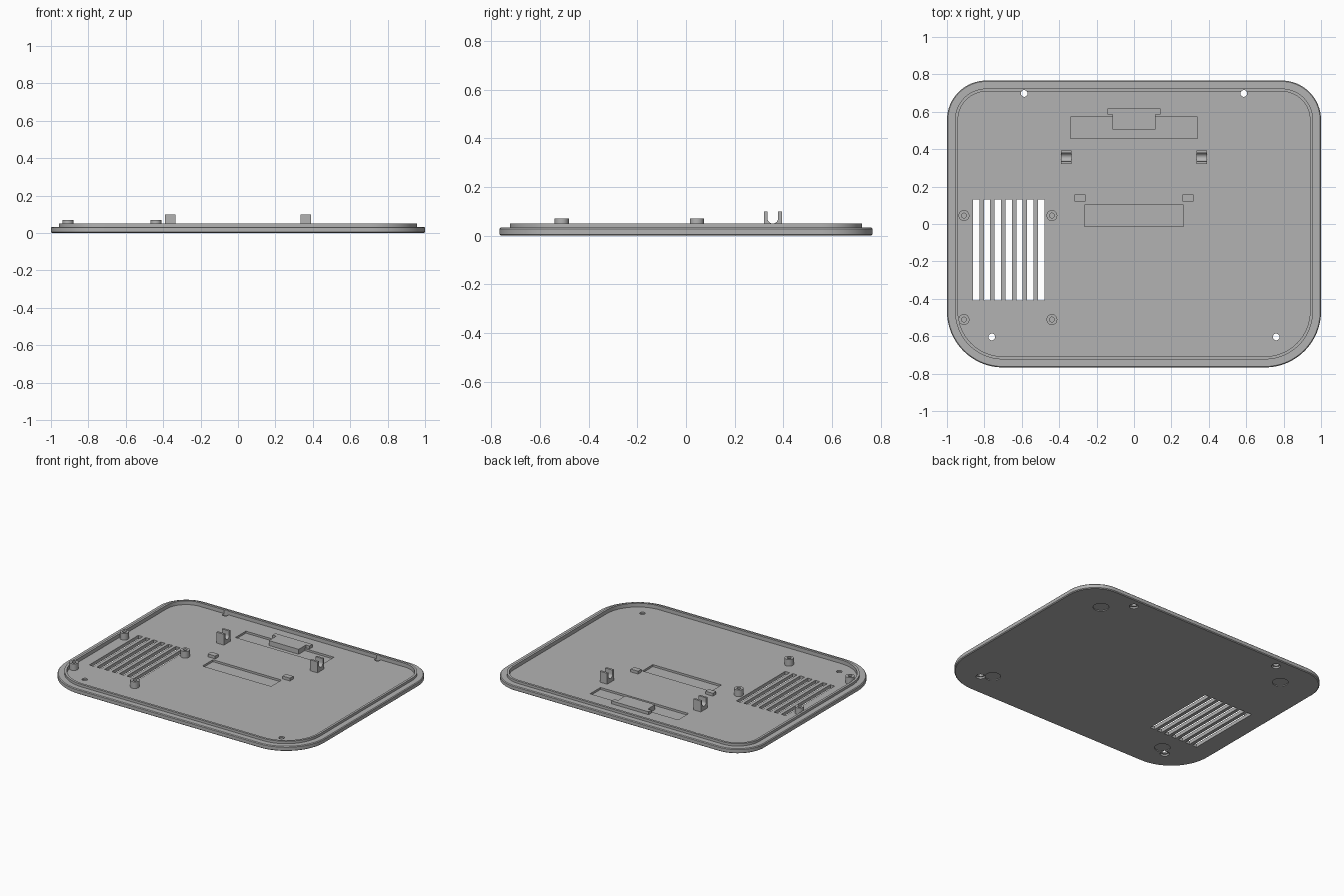
import bpy, bmesh
from math import cos, sin, pi, radians

if "Cube" in bpy.data.objects:
    bpy.data.objects.remove(bpy.data.objects["Cube"], do_unlink=True)

grey = bpy.data.materials.new("matte_grey")
grey.use_nodes = True
grey.diffuse_color = (0.45, 0.45, 0.45, 1)
grey.node_tree.nodes["Principled BSDF"].inputs["Base Color"].default_value = (0.45, 0.45, 0.45, 1)

HALF_Y = 0.767
FLOOR = 0.024


def finish(bm, name):
    bmesh.ops.recalc_face_normals(bm, faces=bm.faces)
    mesh = bpy.data.meshes.new(name)
    bm.to_mesh(mesh)
    bm.free()
    mesh.materials.append(grey)
    ob = bpy.data.objects.new(name, mesh)
    bpy.context.collection.objects.link(ob)
    return ob


def loft(name, rings, closed=False):
    """Skin a list of point rings; cap the ends, or join last to first."""
    bm = bmesh.new()
    loops = [[bm.verts.new(p) for p in ring] for ring in rings]
    pairs = list(zip(loops, loops[1:]))
    if closed:
        pairs.append((loops[-1], loops[0]))
    else:
        bm.faces.new(loops[0])
        bm.faces.new(loops[-1])
    for a, b in pairs:
        for i in range(len(a)):
            j = (i + 1) % len(a)
            bm.faces.new((a[i], a[j], b[j], b[i]))
    return finish(bm, name)


def outline(inset, z):
    """Rounded plate outline, tighter corners at the back."""
    pts = []
    for k, (sx, sy, r) in enumerate([(1, 1, 0.21), (-1, 1, 0.21), (-1, -1, 0.3), (1, -1, 0.3)]):
        for i in range(17):
            a = (k + i / 16) * pi / 2
            pts.append((sx * (1 - r) + (r - inset) * cos(a),
                        sy * (HALF_Y - r) + (r - inset) * sin(a), z))
    return pts


def circle(x, y, r, z, n=32):
    return [(x + r * cos(2 * pi * i / n), y + r * sin(2 * pi * i / n), z) for i in range(n)]


def lathe(name, x, y, profile, closed=False):
    return loft(name, [circle(x, y, r, z) for r, z in profile], closed)


def prism(name, pts, z0, z1):
    return loft(name, [[(x, y, z) for x, y in pts] for z in (z0, z1)])


def box(name, x0, x1, y0, y1, z0, z1):
    return prism(name, [(x0, y0), (x1, y0), (x1, y1), (x0, y1)], z0, z1)


def smooth(ob):
    bpy.ops.object.select_all(action='DESELECT')
    ob.select_set(True)
    bpy.context.view_layer.objects.active = ob
    bpy.ops.object.shade_smooth_by_angle(angle=radians(30))


# Plate with outer ledge, raised rim and sunken floor
plate = loft("base_plate", [outline(i, z) for i, z in [
    (0.006, 0), (0, 0.005), (0, 0.028), (0.005, 0.033), (0.043, 0.033),
    (0.043, 0.05), (0.059, 0.05), (0.059, FLOOR)]])

# Cutters: vent slots, pockets, screw holes, foot recesses
cutters = []
for i in range(7):
    x = -0.861 + 0.058 * i
    cutters.append(box("slot_cutter", x, x + 0.034, -0.41, 0.13, -0.1, 0.2))
cutters.append(box("pocket_cutter", -0.34, 0.34, 0.457, 0.572, 0.01, 0.2))
cutters.append(box("pocket_cutter", -0.265, 0.265, -0.013, 0.102, 0.01, 0.2))
for s in (-1, 1):
    for x, y in ((0.587, 0.698), (0.76, -0.604)):
        cutters.append(lathe("hole_cutter", s * x, y,
                             [(0.029, -0.1), (0.029, 0.012), (0.018, 0.012), (0.018, 0.2)]))
    for x, y in ((0.74, 0.557), (0.7, -0.555)):
        cutters.append(lathe("foot_cutter", s * x, y, [(0.05, -0.1), (0.05, 0.006)]))

bpy.context.view_layer.objects.active = plate
for c in cutters:
    mod = plate.modifiers.new("cut", 'BOOLEAN')
    mod.operation = 'DIFFERENCE'
    mod.solver = 'EXACT'
    mod.object = c
    bpy.ops.object.modifier_apply(modifier=mod.name)
for c in cutters:
    bpy.data.objects.remove(c, do_unlink=True)
smooth(plate)

# Hollow screw posts around the vent
for x in (-0.909, -0.439):
    for y in (0.045, -0.511):
        smooth(lathe("screw_post", x, y, [(0.029, FLOOR - 0.004), (0.029, 0.07), (0.013, 0.07),
                                          (0.013, FLOOR - 0.004)], closed=True))

# U-shaped cradles, profile in y and z
cup = [(0.357 - 0.022 * cos(pi * i / 12), 0.072 - 0.022 * sin(pi * i / 12)) for i in range(13)]
profile = [(0.32, FLOOR - 0.004), (0.32, 0.1), (0.335, 0.1)] + cup + \
          [(0.379, 0.1), (0.394, 0.1), (0.394, FLOOR - 0.004)]
for s in (-1, 1):
    smooth(loft("cradle", [[(s * x, y, z) for y, z in profile] for x in (0.333, 0.39)]))

# T-shaped latch block over the back pocket
half = [(0.115, 0.505), (0.115, 0.585), (0.143, 0.585), (0.143, 0.617)]
prism("latch_block", half + [(-x, y) for x, y in reversed(half)], 0.008, 0.044)

# Small stops beside the front pocket
for s in (-1, 1):
    box("stop_block", s * 0.26, s * 0.317, 0.12, 0.157, FLOOR - 0.004, 0.044)
